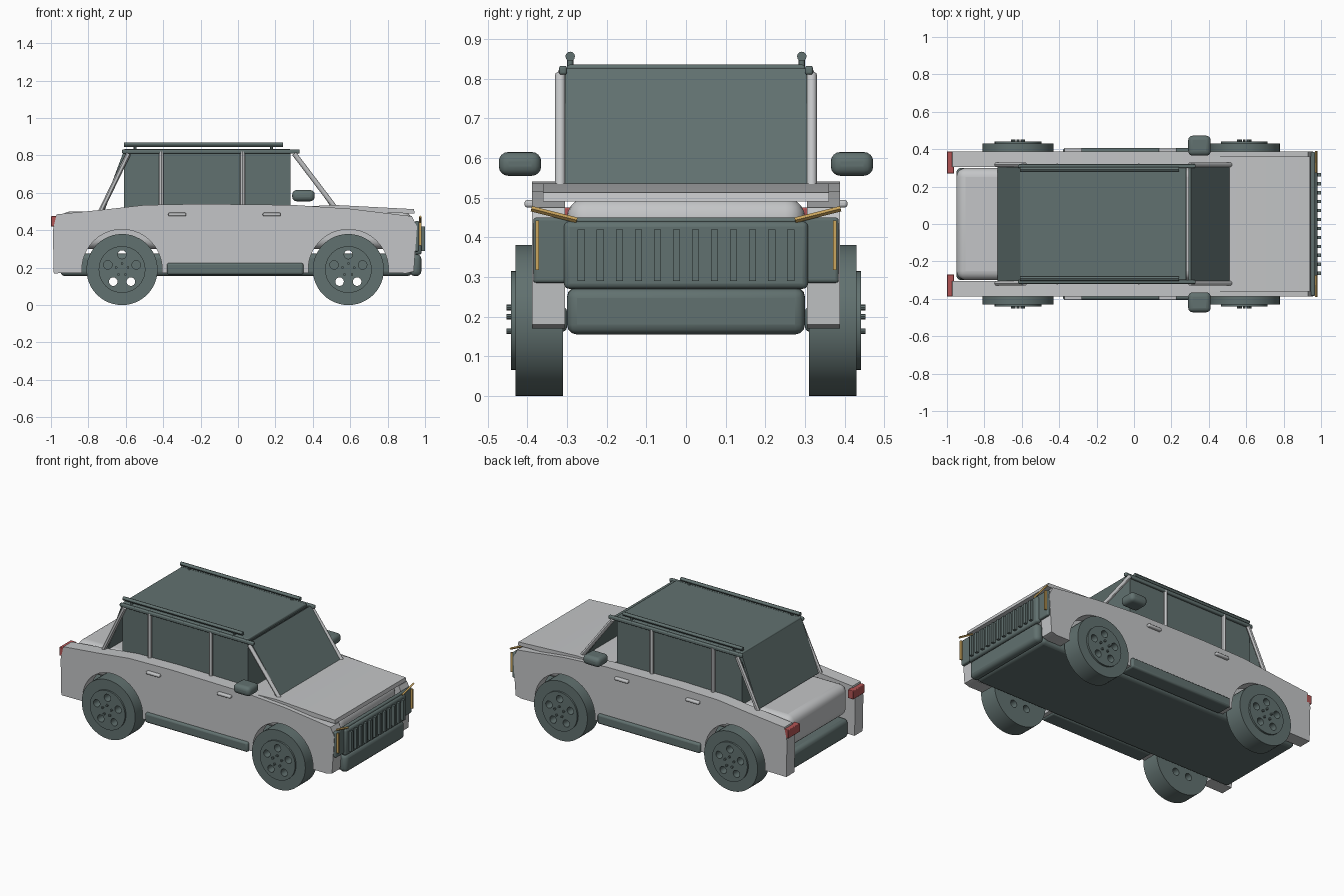
import bpy
from math import cos, sin, pi, radians
from mathutils import Vector

cube = bpy.data.objects.get("Cube")
if cube:
    bpy.data.objects.remove(cube)


def material(name, rgb):
    m = bpy.data.materials.new(name)
    m.use_nodes = True
    m.diffuse_color = (*rgb, 1)
    m.node_tree.nodes["Principled BSDF"].inputs["Base Color"].default_value = (*rgb, 1)
    return m


GREY = material("light grey paint", (0.55, 0.56, 0.57))
DARK = material("dark slate", (0.12, 0.165, 0.16))
RED = material("tail red", (0.45, 0.09, 0.09))
GOLD = material("lamp amber", (0.6, 0.38, 0.11))
made = []


def add(name, mesh, mat):
    ob = bpy.data.objects.new(name, mesh)
    bpy.context.collection.objects.link(ob)
    mesh.materials.clear()
    mesh.materials.append(mat)
    made.append(ob)
    return ob


def box(name, xs, ys, zs, mat, bevel=0.0, segments=3):
    """Box given by its ranges, with optional rounded edges."""
    verts = [(x, y, z) for x in xs for y in sorted(ys) for z in zs]
    faces = [(0, 1, 3, 2), (4, 6, 7, 5), (0, 4, 5, 1),
             (2, 3, 7, 6), (0, 2, 6, 4), (1, 5, 7, 3)]
    mesh = bpy.data.meshes.new(name)
    mesh.from_pydata(verts, [], faces)
    ob = add(name, mesh, mat)
    if bevel:
        mod = ob.modifiers.new("Rounded edges", "BEVEL")
        mod.width, mod.segments = bevel, segments
    return ob


def extrude(name, loops, ys, mat):
    """Fill x-z outlines (the first is the rim, the rest holes) between two y values."""
    curve = bpy.data.curves.new(name, "CURVE")
    curve.dimensions, curve.fill_mode = "2D", "BOTH"
    curve.extrude = abs(ys[1] - ys[0]) / 2
    for loop in loops:
        s = curve.splines.new("POLY")
        s.points.add(len(loop) - 1)
        for p, (x, z) in zip(s.points, loop):
            p.co = (x, z, 0, 1)
        s.use_cyclic_u = True
    temp = bpy.data.objects.new("temp", curve)
    bpy.context.collection.objects.link(temp)
    bpy.context.view_layer.update()
    deps = bpy.context.evaluated_depsgraph_get()
    mesh = bpy.data.meshes.new_from_object(temp.evaluated_get(deps))
    bpy.data.objects.remove(temp)
    mesh.name = name
    ob = add(name, mesh, mat)
    ob.rotation_euler.x = pi / 2
    ob.location.y = sum(ys) / 2
    return ob


def rod(name, a, b, radius, mat, sides=12):
    a, b = Vector(a), Vector(b)
    bpy.ops.mesh.primitive_cylinder_add(vertices=sides, radius=radius,
                                        depth=(b - a).length, location=(a + b) / 2)
    ob = bpy.context.object
    ob.name = name
    ob.rotation_euler = (b - a).to_track_quat("Z", "Y").to_euler()
    ob.data.materials.append(mat)
    made.append(ob)
    return ob


def circle(x, z, r, n):
    return [(x + r * cos(2 * pi * i / n), z + r * sin(2 * pi * i / n)) for i in range(n)]


AXLES = (-0.62, 0.59)
AXLE_Z = 0.19


def arch(x):
    """Wheel arch outline, from front to rear."""
    return [(x + 0.215 * cos(radians(t)), AXLE_Z + 0.215 * sin(radians(t)))
            for t in range(-5, 186, 10)]


# Main body, underbody and boot
box("body_core", (-0.95, 0.93), (-0.3, 0.3), (0.3, 0.5), GREY, 0.05, 5)
box("underbody", (-0.95, 0.93), (-0.3, 0.3), (0.155, 0.275), DARK, 0.025)
box("front_bumper", (0.92, 0.98), (-0.3, 0.3), (0.155, 0.272), DARK, 0.025)
extrude("hood", [[(0.3, 0.525), (0.52, 0.535), (0.94, 0.513), (0.945, 0.49), (0.3, 0.5)]],
        (-0.36, 0.36), GREY)

# Cabin glass, roof and slanted screens
box("cabin_glass", (-0.61, 0.28), (-0.3, 0.3), (0.49, 0.815), DARK)
box("roof", (-0.61, 0.28), (-0.3, 0.3), (0.815, 0.835), DARK, 0.006)
extrude("windshield", [[(0.292, 0.82), (0.304, 0.825), (0.515, 0.53), (0.5, 0.52)]],
        (-0.305, 0.305), DARK)
extrude("rear_window", [[(-0.61, 0.825), (-0.598, 0.82), (-0.715, 0.5), (-0.73, 0.505)]],
        (-0.305, 0.305), DARK)

# Grille with vertical slats
box("front_panel", (0.945, 0.968), (-0.385, 0.385), (0.285, 0.45), DARK, 0.008)
box("grille", (0.945, 0.982), (-0.308, 0.308), (0.27, 0.44), DARK, 0.014)
for i in range(12):
    y = -0.264 + i * 0.048
    box("grille_slat", (0.975, 1.0), (y - 0.009, y + 0.009), (0.29, 0.42), DARK)

for s in (1, -1):
    side = "left_" if s > 0 else "right_"

    # Side panel with both wheel arches cut into its lower edge
    outline = [(-0.985, 0.17), (-0.99, 0.4), (-0.97, 0.485), (-0.72, 0.51), (-0.5, 0.535),
               (-0.2, 0.541), (0.3, 0.535), (0.6, 0.515), (0.93, 0.475), (0.957, 0.42),
               (0.94, 0.18), (0.9, 0.17)]
    outline += arch(AXLES[1]) + arch(AXLES[0])
    extrude(side + "side_panel", [outline], (s * 0.305, s * 0.388), GREY)

    # Running board, mirror, handles
    box(side + "running_board", (-0.38, 0.35), (s * 0.3, s * 0.405), (0.162, 0.225), DARK, 0.012)
    box(side + "mirror", (0.29, 0.41), (s * 0.365, s * 0.472), (0.555, 0.615), DARK, 0.024, 4)
    for x in (-0.325, 0.18):
        box(side + "door_handle", (x - 0.048, x + 0.048), (s * 0.38, s * 0.407),
            (0.475, 0.494), GREY, 0.007)

    # Pillars and roof rails
    y = s * 0.317
    rod(side + "front_pillar", (0.3, y, 0.81), (0.52, y, 0.52), 0.013, GREY)
    rod(side + "rear_pillar", (-0.585, y, 0.81), (-0.735, y, 0.5), 0.013, GREY)
    for x in (-0.41, 0.025):
        rod(side + "door_pillar", (x, s * 0.31, 0.52), (x, s * 0.31, 0.82), 0.013, GREY)
    box(side + "drip_rail", (-0.62, 0.33), (s * 0.3, s * 0.32), (0.81, 0.832), DARK, 0.006)
    rod(side + "roof_rail", (-0.61, s * 0.292, 0.856), (0.24, s * 0.292, 0.856), 0.012, DARK)
    for x in (-0.55, 0.18):
        rod(side + "rail_foot", (x, s * 0.292, 0.825), (x, s * 0.292, 0.856), 0.008, DARK)

    # Lamps
    box(side + "tail_lamp", (-1.0, -0.962), (s * 0.27, s * 0.388), (0.42, 0.475), RED, 0.004)
    box(side + "lamp_strip", (0.96, 0.982), (s * 0.37, s * 0.38), (0.318, 0.442), GOLD)
    rod(side + "lamp_brow", (0.975, s * 0.275, 0.443), (0.975, s * 0.39, 0.472), 0.007, GOLD, 4)

    # Wheels with pierced discs, raised hubs and lug bolts
    for x, end in zip(AXLES, ("rear_", "front_")):
        spots = [(x + 0.08 * cos(pi / 2 + k * 2 * pi / 5),
                  AXLE_Z + 0.08 * sin(pi / 2 + k * 2 * pi / 5)) for k in range(5)]
        holes = [circle(px, pz, 0.023, 16) for px, pz in spots]
        extrude(side + end + "wheel", [circle(x, AXLE_Z, 0.19, 48)] + holes,
                (s * 0.31, s * 0.43), DARK)
        extrude(side + end + "hub", [circle(x, AXLE_Z, 0.125, 40)] + holes,
                (s * 0.43, s * 0.441), DARK)
        for k in range(5):
            a = pi / 2 + k * 2 * pi / 5
            bx, bz = x + 0.033 * cos(a), AXLE_Z + 0.033 * sin(a)
            rod(side + end + "lug_bolt", (bx, s * 0.438, bz), (bx, s * 0.452, bz),
                0.007, DARK, 8)

# Smooth shading with sharp edges kept
bpy.ops.object.select_all(action="DESELECT")
for ob in made:
    ob.select_set(True)
bpy.context.view_layer.objects.active = made[0]
bpy.ops.object.shade_smooth_by_angle(angle=radians(30))
